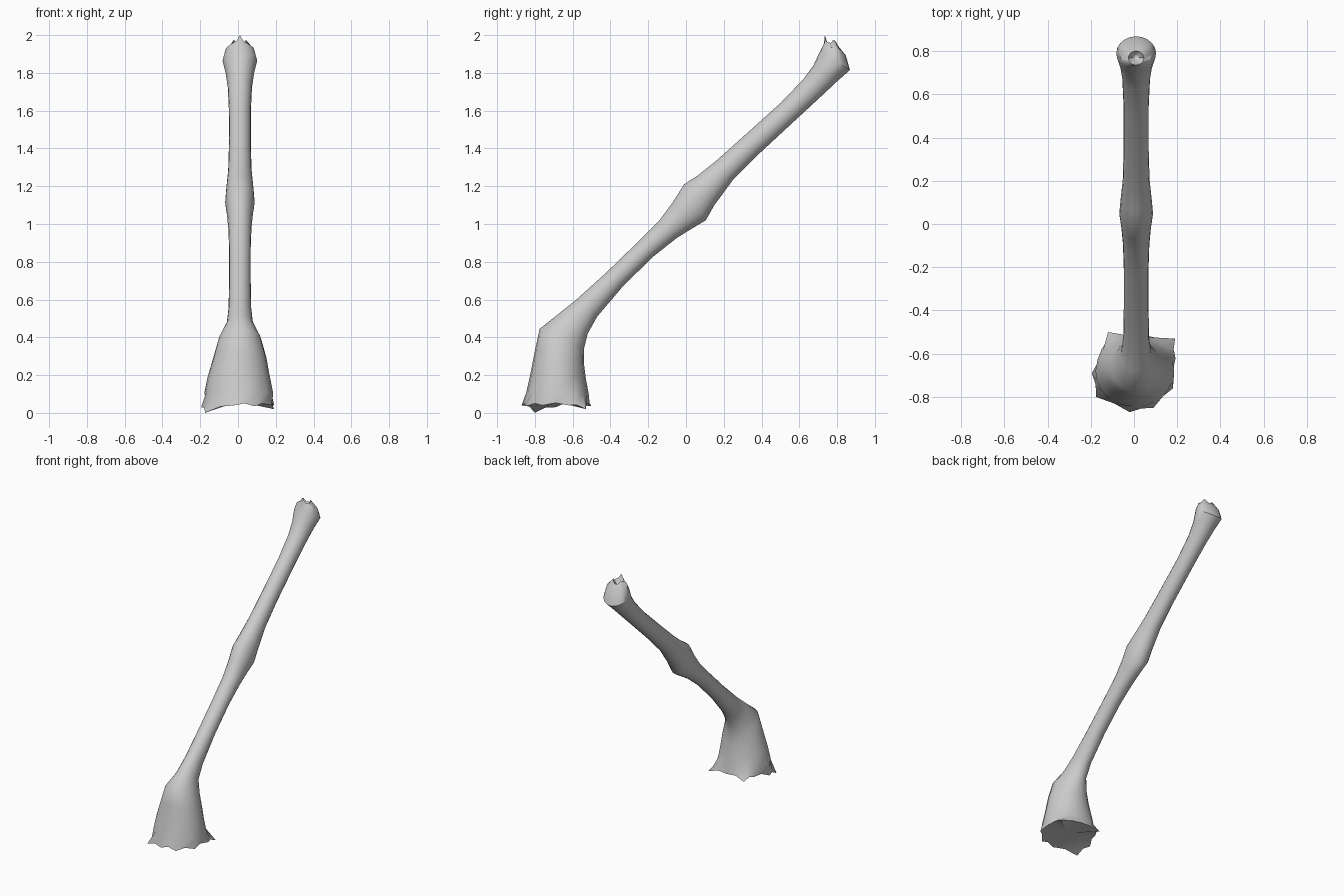
import bpy, bmesh, math
from mathutils import Vector

SIDES = 20

# Stations along the branch: upper/front edge (y, z), lower/back edge (y, z), half width
STATIONS = [
    (-0.845, 0.11, -0.515, 0.10, 0.182),
    (-0.825, 0.20, -0.53, 0.18, 0.165),
    (-0.80, 0.33, -0.54, 0.26, 0.140),
    (-0.775, 0.445, -0.54, 0.34, 0.112),
    (-0.68, 0.52, -0.52, 0.42, 0.070),
    (-0.58, 0.60, -0.47, 0.51, 0.060),
    (-0.42, 0.745, -0.33, 0.675, 0.057),
    (-0.26, 0.90, -0.17, 0.83, 0.057),
    (-0.14, 1.02, -0.05, 0.925, 0.061),
    (-0.07, 1.115, 0.03, 0.975, 0.068),
    (-0.01, 1.21, 0.105, 1.02, 0.078),
    (0.06, 1.255, 0.15, 1.10, 0.073),
    (0.16, 1.335, 0.25, 1.235, 0.062),
    (0.30, 1.46, 0.385, 1.37, 0.058),
    (0.50, 1.64, 0.585, 1.555, 0.058),
    (0.62, 1.765, 0.72, 1.68, 0.064),
    (0.675, 1.84, 0.80, 1.755, 0.075),
    (0.71, 1.915, 0.868, 1.815, 0.092),
    (0.73, 1.955, 0.845, 1.895, 0.075),
]

# Ragged foot outline, clockwise from the front
FOOT = [(-0.02, -0.87, .04), (0.09, -0.85, .035), (0.18, -0.76, .04), (0.192, -0.62, .04),
        (0.19, -0.53, .02), (0.03, -0.51, .05), (-0.12, -0.50, .035), (-0.15, -0.58, .05),
        (-0.195, -0.69, .03), (-0.175, -0.80, .0)]


def ring(y0, z0, y1, z1, half):
    centre = Vector((0.01 if half < 0.15 else 0.004, (y0 + y1) / 2, (z0 + z1) / 2))
    axis = Vector((0, (y0 - y1) / 2, (z0 - z1) / 2))
    angles = [math.tau * i / SIDES for i in range(SIDES)]
    return [centre + axis * math.cos(a) + Vector((half * math.sin(a), 0, 0)) for a in angles]


def foot_ring():
    middle = Vector((0, -0.69, 0.06))
    points = []
    for i, p in enumerate(FOOT):
        a, b = Vector(p), Vector(FOOT[(i + 1) % len(FOOT)])
        points += [a, ((a + b) / 2).lerp(middle, 0.04) + Vector((0, 0, 0.012))]
    return points


# Splintered tip: small crown with peaks around a hollow
crown = ring(0.735, 1.978, 0.80, 1.958, 0.036)
for i, p in enumerate(crown):
    p.z += 0.022 * max(0, math.cos(3 * math.tau * i / SIDES)) - 0.01
crown[0].z = 2.0
hollow = ring(0.755, 1.935, 0.785, 1.925, 0.014)

rings = [foot_ring()] + [ring(*s) for s in STATIONS] + [crown, hollow]

# Loft the rings into one closed skin
bm = bmesh.new()
loops = [[bm.verts.new(p) for p in r] for r in rings]
for low, high in zip(loops, loops[1:]):
    for i in range(SIDES):
        j = (i + 1) % SIDES
        bm.faces.new((low[i], low[j], high[j], high[i]))

# Slightly hollow underside and the bottom of the tip hollow
for loop, point in ((loops[0], (0, -0.69, 0.06)), (loops[-1], (0.01, 0.77, 1.92))):
    hub = bm.verts.new(point)
    for i in range(SIDES):
        bm.faces.new((loop[i], loop[(i + 1) % SIDES], hub))
bmesh.ops.recalc_face_normals(bm, faces=bm.faces)

mesh = bpy.data.meshes.new("branch")
bm.to_mesh(mesh)
bm.free()
branch = bpy.data.objects.new("branch", mesh)
bpy.context.collection.objects.link(branch)
bpy.context.view_layer.objects.active = branch
branch.select_set(True)
bpy.ops.object.shade_smooth_by_angle(angle=math.radians(40))
